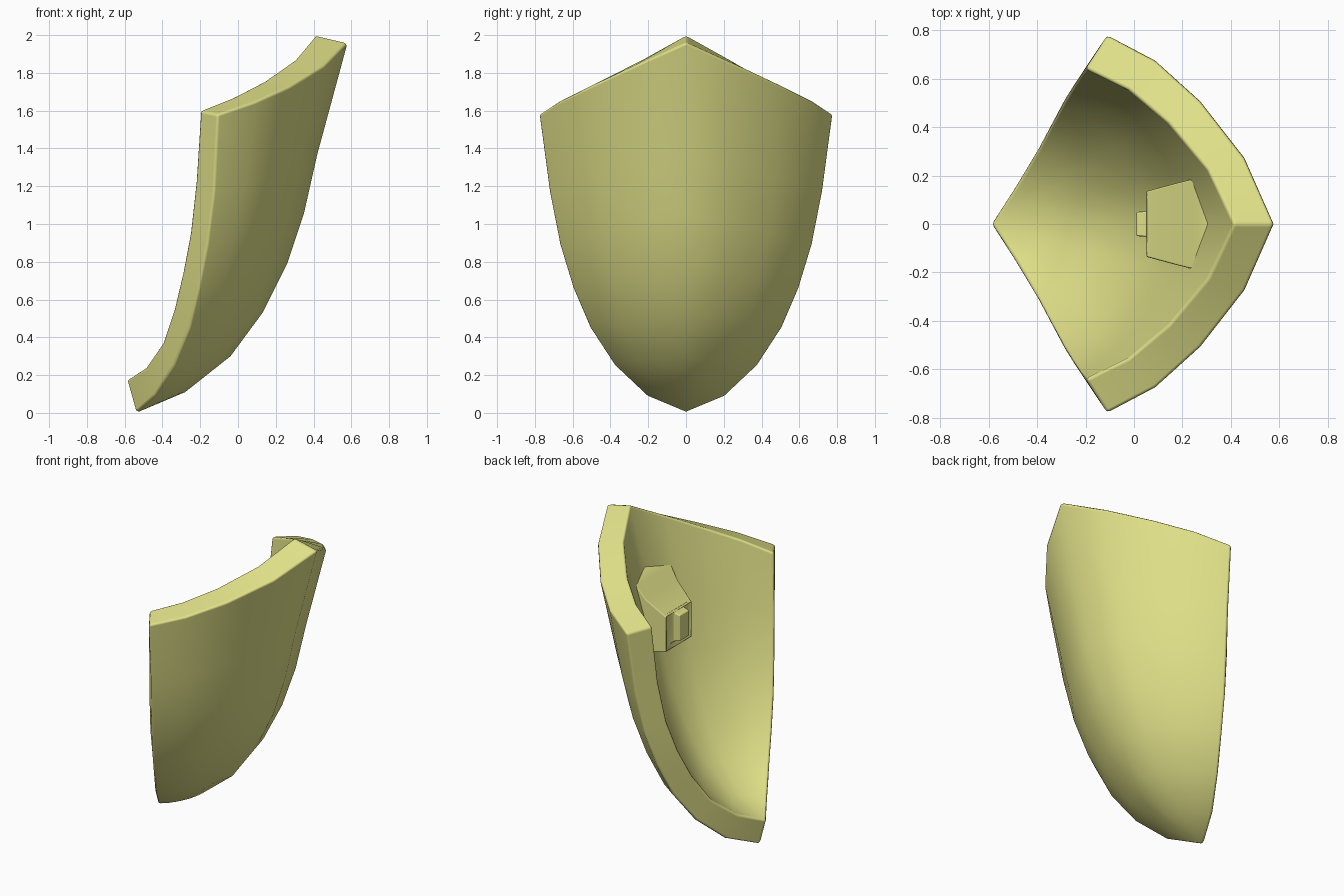
import bpy, bmesh

if "Cube" in bpy.data.objects:
    bpy.data.objects.remove(bpy.data.objects["Cube"])

mat = bpy.data.materials.new("pale_yellow")
mat.diffuse_color = (0.75, 0.75, 0.25, 1)
mat.use_nodes = True
mat.node_tree.nodes["Principled BSDF"].inputs["Base Color"].default_value = mat.diffuse_color

# Shield rows from top to bottom: centre line (x, z) and rim (x, y, z)
OUT_MID = [(.58, 1.96), (.42, 1.37), (.35, 1.06), (.26, .79), (.13, .53),
           (-.04, .30), (-.28, .11), (-.54, 0)]
OUT_RIM = [(-.11, .78, 1.58), (-.13, .725, 1.17), (-.165, .67, .89), (-.21, .60, .66),
           (-.26, .51, .45), (-.34, .38, .25), (-.44, .21, .09), (-.54, 0, 0)]
IN_MID = [(.41, 2.0), (.25, 1.42), (.185, 1.12), (.10, .86), (-.01, .63),
          (-.15, .43), (-.35, .27), (-.59, .175)]
IN_RIM = [(-.20, .64, 1.60), (-.225, .61, 1.22), (-.255, .565, .95), (-.295, .50, .74),
          (-.34, .415, .55), (-.40, .30, .37), (-.49, .15, .24), (-.59, 0, .175)]
# Blend from centre to rim for x, y, z: shared by every row
BLEND = [(0, 0, 0), (.175, .35, .32), (.44, .65, .605), (.71, .865, .82), (1, 1, 1)]


def finish(bm, name, bevel, angle):
    bmesh.ops.remove_doubles(bm, verts=bm.verts, dist=1e-4)
    bmesh.ops.recalc_face_normals(bm, faces=bm.faces)
    me = bpy.data.meshes.new(name)
    bm.to_mesh(me)
    bm.free()
    me.materials.append(mat)
    ob = bpy.data.objects.new(name, me)
    bpy.context.collection.objects.link(ob)
    me.shade_smooth()
    m = ob.modifiers.new("soft_edges", "BEVEL")
    m.width, m.segments = bevel, 2
    m.limit_method, m.angle_limit = "ANGLE", angle
    m.harden_normals = True
    return ob


def sheet(bm, mids, rims):
    rows = []
    for (mx, mz), (rx, ry, rz) in zip(mids, rims):
        half = [(mx + (rx - mx) * a, ry * b, mz + (rz - mz) * c) for a, b, c in BLEND]
        pts = [(x, -y, z) for x, y, z in half[:0:-1]] + half
        rows.append([bm.verts.new(p) for p in pts[:]])
    # the last row shrinks to the single bottom tip
    tip = rows[-1][0]
    for v in rows[-1][1:]:
        bm.verts.remove(v)
    rows[-1] = [tip] * len(rows[0])
    return rows


def skin(bm, a, b):
    for i in range(len(a) - 1):
        face = list(dict.fromkeys([a[i], a[i + 1], b[i + 1], b[i]]))
        if len(face) > 2:
            bm.faces.new(face)


# Curved shield plate: outer skin, inner skin, top edge and side rims
bm = bmesh.new()
outer, inner = sheet(bm, OUT_MID, OUT_RIM), sheet(bm, IN_MID, IN_RIM)
for rows in (outer, inner):
    for a, b in zip(rows, rows[1:]):
        skin(bm, a, b)
skin(bm, outer[0], inner[0])
for k in (0, -1):
    skin(bm, [r[k] for r in outer], [r[k] for r in inner])
finish(bm, "shield_plate", .015, 1.0)

# Grip block on the inside: half outline as (x, y, bottom z, top z)
HALF = [(.01, .05, 1.22, 1.39), (.05, .052, 1.21, 1.40), (.063, .08, 1.20, 1.41),
        (.063, .11, 1.19, 1.41), (.05, .135, 1.17, 1.40), (.18, .17, 1.15, 1.50),
        (.24, .185, 1.15, 1.58), (.31, .06, 1.15, 1.62)]
outline = HALF + [(x, -y, b, t) for x, y, b, t in reversed(HALF)]
bm = bmesh.new()
low = [bm.verts.new((x, y, b)) for x, y, b, t in outline]
high = [bm.verts.new((x, y, t)) for x, y, b, t in outline]
skin(bm, low + low[:1], high + high[:1])
n = len(HALF)
for ring in (low, high):
    for i in range(n - 1):
        bm.faces.new((ring[i], ring[i + 1], ring[-2 - i], ring[-1 - i]))
finish(bm, "inner_grip", .006, .8)
